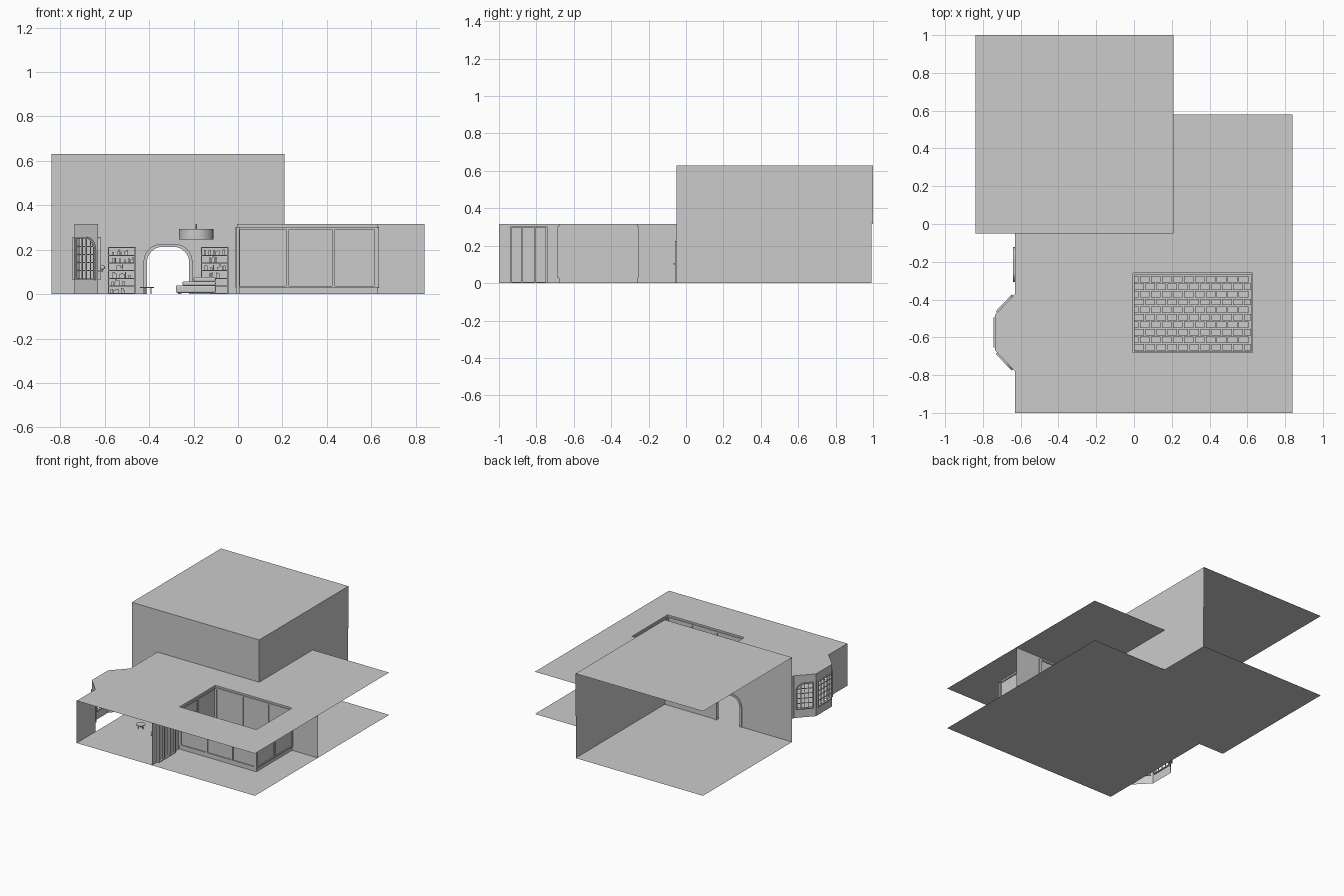
import bpy, bmesh, math, random
from mathutils import Vector

if "Cube" in bpy.data.objects:
    bpy.data.objects.remove(bpy.data.objects["Cube"])
random.seed(4)


def finish(name, bm, thick=0):
    me = bpy.data.meshes.new(name)
    bm.to_mesh(me)
    bm.free()
    ob = bpy.data.objects.new(name, me)
    bpy.context.collection.objects.link(ob)
    if thick:
        m = ob.modifiers.new("thickness", 'SOLIDIFY')
        m.thickness = thick
        m.offset = 0
    return ob


def panel(name, o, u, v, outline, holes=(), thick=0):
    """Flat sheet in the plane o + a*u + b*v with optional holes."""
    o, u, v = Vector(o), Vector(u).normalized(), Vector(v).normalized()
    bm = bmesh.new()
    edges = []
    for loop in [outline, *holes]:
        vs = [bm.verts.new(o + u * a + v * b) for a, b in loop]
        edges += [bm.edges.new((vs[i - 1], vs[i])) for i in range(len(vs))]
    bmesh.ops.triangle_fill(bm, use_beauty=True, edges=edges, normal=u.cross(v))
    bmesh.ops.dissolve_limit(bm, angle_limit=0.01, verts=bm.verts, edges=bm.edges)
    return finish(name, bm, thick)


def add_box(bm, lo, hi):
    vs = bmesh.ops.create_cube(bm, size=1)['verts']
    for w in vs:
        w.co = Vector((lo[i] + hi[i]) / 2 + w.co[i] * (hi[i] - lo[i]) for i in range(3))


def boxes(name, items, bevel=0):
    bm = bmesh.new()
    for lo, hi in items:
        add_box(bm, lo, hi)
    ob = finish(name, bm)
    if bevel:
        m = ob.modifiers.new("round", 'BEVEL')
        m.width = bevel
        m.segments = 3
    return ob


def cyl(name, x, y, z0, z1, r, n=32):
    bm = bmesh.new()
    bmesh.ops.create_cone(bm, cap_ends=True, segments=n, radius1=r, radius2=r, depth=z1 - z0)
    bmesh.ops.translate(bm, verts=bm.verts, vec=(x, y, (z0 + z1) / 2))
    return finish(name, bm)


def rect(a0, b0, a1, b1):
    return [(a0, b0), (a1, b0), (a1, b1), (a0, b1)]


def arch(a0, a1, b0, b1, r, left=True, right=True, n=8):
    """Rectangle with rounded upper corners."""
    pts = [(a0, b0), (a1, b0)]
    q = [math.pi / 2 * i / n for i in range(n + 1)]
    pts += [(a1 - r + r * math.cos(t), b1 - r + r * math.sin(t)) for t in q] if right else [(a1, b1)]
    pts += [(a0 + r - r * math.sin(t), b1 - r + r * math.cos(t)) for t in q] if left else [(a0, b1)]
    return pts


X, Y, Z = (1, 0, 0), (0, 1, 0), (0, 0, 1)
H, TOP = 0.315, 0.63
CX0, CX1, CY0, CY1 = -0.005, 0.628, -0.68, -0.26
BAY = [(-0.63, -0.78), (-0.735, -0.67), (-0.735, -0.48), (-0.63, -0.37)]

# Floor, ceiling with courtyard opening, and high roof
panel("floor", (0, 0, 0), X, Y, [(-0.63, -1), (0.84, -1), (0.84, 0.58), (0.21, 0.58), (0.21, 1),
                                 (-0.84, 1), (-0.84, -0.05), (-0.63, -0.05)])
panel("ceiling", (0, 0, H), X, Y, [(-0.63, -1), (0.84, -1), (0.84, 0.58), (0.21, 0.58), (0.21, -0.05),
                                   (-0.63, -0.05), *BAY[::-1]], [rect(CX0, CY0, CX1, CY1)])
panel("high_roof", (0, 0, TOP), X, Y, rect(-0.84, -0.05, 0.21, 1))

# Tall hall walls, with arched passage at the bottom of the front one
passage = arch(-0.41, -0.22, 0, 0.213, 0.07)
hall = [(-0.84, 0), (-0.41, 0)] + passage[:1:-1] + [(-0.22, 0), (0.21, 0), (0.21, TOP), (-0.84, TOP)]
panel("hall_front_wall", (0, -0.05, 0), X, Z, hall)
panel("hall_side_wall", (0.21, 0, 0), Y, Z, [(-0.05, 0), (0.993, 0), (0.993, H), (1, H), (1, TOP), (-0.05, TOP)])
outer = arch(-0.425, -0.205, 0, 0.226, 0.08)
panel("passage_frame", (0, -0.055, 0), X, Z, outer[1:] + [(-0.425, 0), (-0.41, 0)] + passage[:1:-1] + [(-0.22, 0)],
      thick=0.022)


# Windows: frame plus glazing bars, one rounded corner or both
def window(name, o, u, a0, a1, left, right, cols, rows=5):
    r = 0.05
    hole = arch(a0, a1, 0.07, 0.25, r, left, right)
    f = 0.007
    panel(name + "_frame", o, u, Z, arch(a0 - f, a1 + f, 0.07 - f, 0.25 + f, r + f, left, right), [hole], 0.02)

    def top(a):
        d = max(0, (a0 + r - a) if left else 0, (a - a1 + r) if right else 0)
        return 0.25 - r + math.sqrt(max(0, r * r - d * d))

    for i in range(1, cols):
        a = a0 + (a1 - a0) * i / cols
        panel(name + "_upright", o, u, Z, rect(a - 0.002, 0.07, a + 0.002, top(a)), thick=0.005)
    for j in range(1, rows):
        b = 0.07 + 0.18 * j / rows
        cut = r - math.sqrt(max(0, r * r - max(0, b - 0.2) ** 2))
        panel(name + "_crossbar", o, u, Z, rect(a0 + cut * left, b - 0.002, a1 - cut * right, b + 0.002), thick=0.005)
    return hole


# Left wall and three-sided bay
panel("left_wall_front", (-0.63, 0, 0), Y, Z, rect(-1, 0, -0.78, H))
hole = window("side_window", (-0.63, 0, 0), Y, -0.30, -0.13, True, True, 5)
panel("left_wall_rear", (-0.63, 0, 0), Y, Z, rect(-0.37, 0, -0.05, H), [hole])
for i in range(3):
    p, q = Vector((*BAY[i], 0)), Vector((*BAY[i + 1], 0))
    w = (q - p).length
    hole = window("bay_window", p, q - p, 0.022, w - 0.022, i == 0, i == 2, 4)
    panel("bay_wall", p, q - p, Z, rect(0, 0, w, H), [hole])

# Inner partition walls
panel("entry_partition", (-0.01, 0, 0), Y, Z, rect(-1, 0, CY0, H))
panel("rear_partition", (-0.005, 0, 0), Y, Z, rect(CY1, 0, -0.05, H))
panel("right_partition", (0, CY1, 0), X, Z, rect(CX1, 0, 0.84, H))
boxes("sliding_door", [((-0.008, y, 0.004), (0.006, y + 0.009, 0.3)) for y in (-0.94, -0.88, -0.81, -0.75)]
      + [((-0.008, -0.94, z), (0.006, -0.741, z + 0.006)) for z in (0.0, 0.297)])

# Courtyard: glazed walls with frames, and brick paving
for y in (CY0, CY1):
    panel("long_glass", (0, y, 0), X, Z, rect(CX0, 0, CX1, H))
    t = 0.007
    boxes("long_frame", [((x - t, y - t, 0.03), (x + t, y + t, 0.3)) for x in (0.002, 0.222, 0.43, 0.622)]
          + [((CX0, y - t, z - 0.005), (CX1, y + t, z + 0.005)) for z in (0.032, 0.297)])
for x in (CX0, CX1):
    panel("short_glass", (x, 0, 0), Y, Z, rect(CY0, 0, CY1, H))
    boxes("short_frame", [((x - t, y - t, 0.03), (x + t, y + t, 0.3)) for y in (CY0, -0.47, CY1)]
          + [((x - t, CY0, z - 0.005), (x + t, CY1, z + 0.005)) for z in (0.032, 0.297)])
bricks = []
rows, pitch = 10, 0.058
for j in range(rows):
    y = CY0 + 0.01 + j * 0.04
    x = CX0 + 0.008 - (j % 2) * pitch / 2
    while x < CX1 - 0.02:
        a, b = max(x, CX0 + 0.008), min(x + pitch - 0.007, CX1 - 0.008)
        bricks.append(((a, y, 0.001), (b, y + 0.034, 0.012 + random.uniform(0, 0.003))))
        x += pitch
boxes("courtyard_bricks", bricks)

# Bookshelves either side of the passage
for x0, x1 in ((-0.585, -0.46), (-0.167, -0.042)):
    y0, y1 = -0.10, -0.052
    boxes("bookshelf", [((x0, y0, 0), (x0 + 0.005, y1, 0.212)), ((x1 - 0.005, y0, 0), (x1, y1, 0.212)),
                        ((x0, y1 - 0.003, 0), (x1, y1, 0.212))]
          + [((x0, y0, k * 0.0345), (x1, y1, k * 0.0345 + 0.005)) for k in range(7)])
    books = []
    for k in range(6):
        x = x0 + 0.008 + random.uniform(0, 0.03)
        for _ in range(random.randint(4, 8)):
            w = random.uniform(0.005, 0.012)
            if x + w > x1 - 0.008:
                break
            z = k * 0.0345 + 0.005
            books.append(((x, y0 + 0.008, z), (x + w - 0.001, y1 - 0.005, z + random.uniform(0.012, 0.026))))
            x += w + random.choice((0, 0, 0.012))
    boxes("books", books)

# Sofa with stacked cushions
boxes("sofa", [((-0.28, -0.63, 0.006), (-0.10, -0.44, 0.04)), ((-0.25, -0.61, 0.038), (-0.10, -0.44, 0.058)),
               ((-0.20, -0.58, 0.056), (-0.10, -0.44, 0.078))], 0.008)
boxes("sofa_feet", [((x, y, 0), (x + 0.015, y + 0.015, 0.01)) for x in (-0.27, -0.125) for y in (-0.62, -0.465)])

# Small round table
cyl("table_top", -0.41, -0.56, 0.028, 0.033, 0.032)
for i in range(3):
    a = i * math.tau / 3
    cyl("table_leg", -0.41 + 0.018 * math.cos(a), -0.56 + 0.018 * math.sin(a), 0, 0.029, 0.003, 8)

# Drum pendant lamp
cyl("lamp_shade", -0.188, -0.54, 0.247, 0.293, 0.077)
cyl("lamp_rod", -0.188, -0.54, 0.29, H, 0.004, 12)

# Globe light on a wall bracket
bm = bmesh.new()
bmesh.ops.create_uvsphere(bm, u_segments=16, v_segments=8, radius=0.011)
bmesh.ops.translate(bm, verts=bm.verts, vec=(-0.61, -0.345, 0.12))
finish("wall_globe", bm)
boxes("globe_bracket", [((-0.63, -0.348, 0.10), (-0.607, -0.342, 0.106)), ((-0.613, -0.348, 0.10), (-0.607, -0.342, 0.114))])

# Rear door with knob
boxes("rear_door", [((0.04, -0.058, 0), (0.16, -0.051, 0.225)), ((0.05, -0.066, 0.10), (0.058, -0.056, 0.108))])
